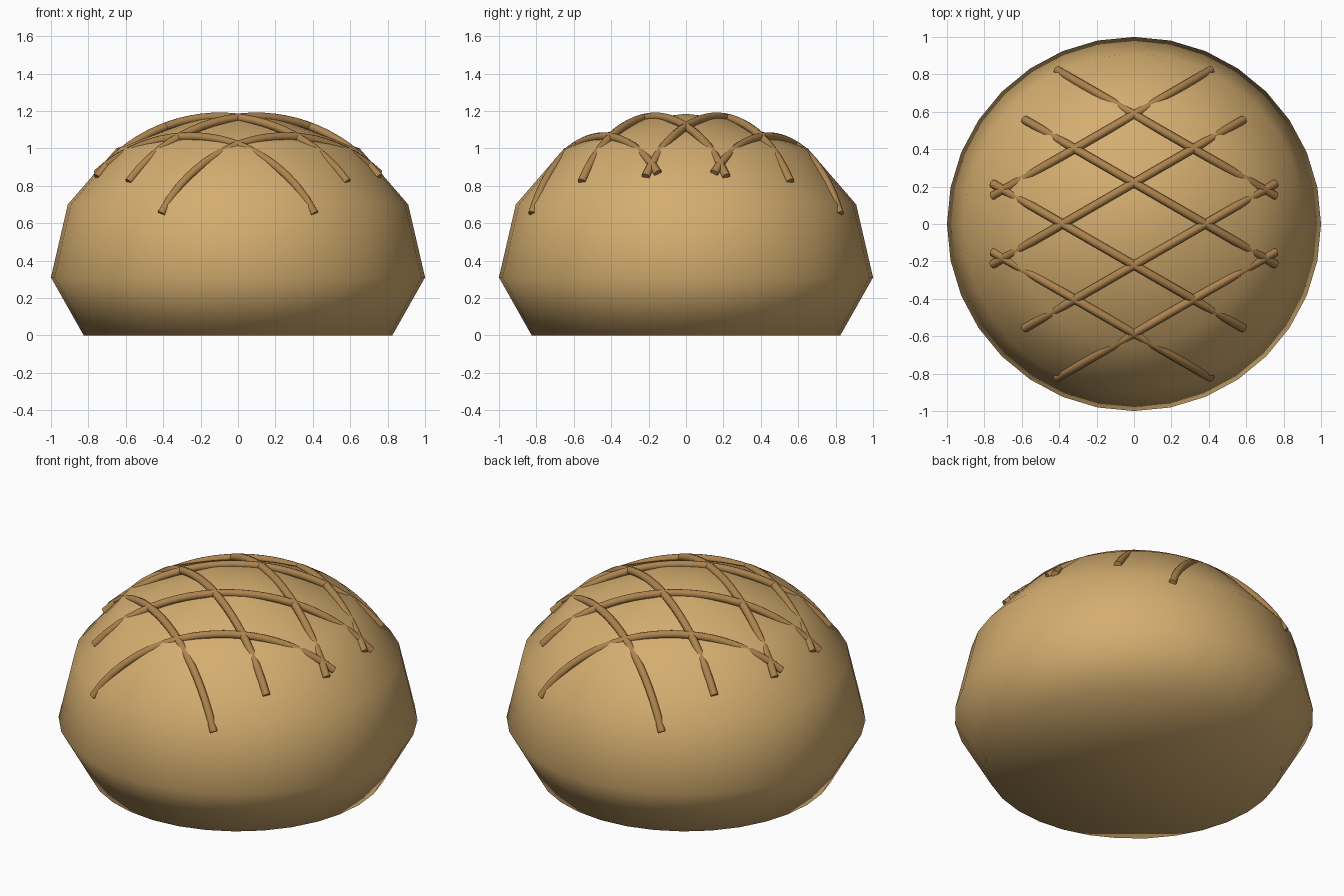
import bpy, bmesh, math
from mathutils import Vector

if "Cube" in bpy.data.objects:
    bpy.data.objects.remove(bpy.data.objects["Cube"])


def material(name, color):
    m = bpy.data.materials.new(name)
    m.diffuse_color = (*color, 1)
    m.use_nodes = True
    m.node_tree.nodes["Principled BSDF"].inputs["Base Color"].default_value = m.diffuse_color
    return m


def add_object(name, bm, mat):
    bmesh.ops.recalc_face_normals(bm, faces=bm.faces)
    for f in bm.faces:
        f.smooth = True
    me = bpy.data.meshes.new(name)
    bm.to_mesh(me)
    bm.free()
    me.materials.append(mat)
    ob = bpy.data.objects.new(name, me)
    bpy.context.collection.objects.link(ob)
    return ob


crust = material("crust", (0.66, 0.42, 0.16))
score = material("score", (0.42, 0.23, 0.075))

# Loaf: lathed profile, 32 sides
profile = [(0, 0), (0.825, 0), (1.0, 0.31), (0.91, 0.70), (0.65, 1.0), (0.22, 1.158), (0, 1.185)]
bm = bmesh.new()
verts = [bm.verts.new((r, 0, z)) for r, z in profile]
edges = [bm.edges.new(p) for p in zip(verts, verts[1:])]
bmesh.ops.spin(bm, geom=verts + edges, axis=(0, 0, 1), cent=(0, 0, 0), angle=math.tau, steps=32)
bmesh.ops.remove_doubles(bm, verts=bm.verts, dist=1e-4)
add_object("loaf", bm, crust)


# Scores: tubes following a dome just over the loaf, diagonal at 30 degrees
def score_line(name, y0, x0, x1, sx, sy, steps=24, sides=8, radius=0.023):
    pts = []
    for i in range(steps + 1):
        x = x0 + (x1 - x0) * i / steps
        y = y0 - x * math.tan(math.radians(30))
        pts.append(Vector((sx * x, sy * y, 0.3 + 0.885 * math.sqrt(1 - x * x - y * y))))
    bm = bmesh.new()
    rings = []
    for i, p in enumerate(pts):
        tangent = (pts[min(i + 1, steps)] - pts[max(i - 1, 0)]).normalized()
        side = tangent.cross(Vector((0, 0, 1))).normalized()
        up = side.cross(tangent)
        rings.append([bm.verts.new(p + radius * (side * math.cos(a) + up * math.sin(a)))
                      for a in (math.tau * k / sides for k in range(sides))])
    for a, b in zip(rings, rings[1:]):
        for k in range(sides):
            n = (k + 1) % sides
            bm.faces.new((a[k], a[n], b[n], b[k]))
    caps = [bm.faces.new(rings[0]), bm.faces.new(rings[-1])]
    for f in caps:
        for e in f.edges:
            e.smooth = False
    add_object(name, bm, score)


for sx in (1, -1):
    for sy in (1, -1):
        tag = f"{'right' if sx > 0 else 'left'}_{'back' if sy > 0 else 'front'}"
        score_line("outer_score_" + tag, 0.585, -0.41, 0.755, sx, sy)
        score_line("inner_score_" + tag, 0.22, -0.585, 0.755, sx, sy)
